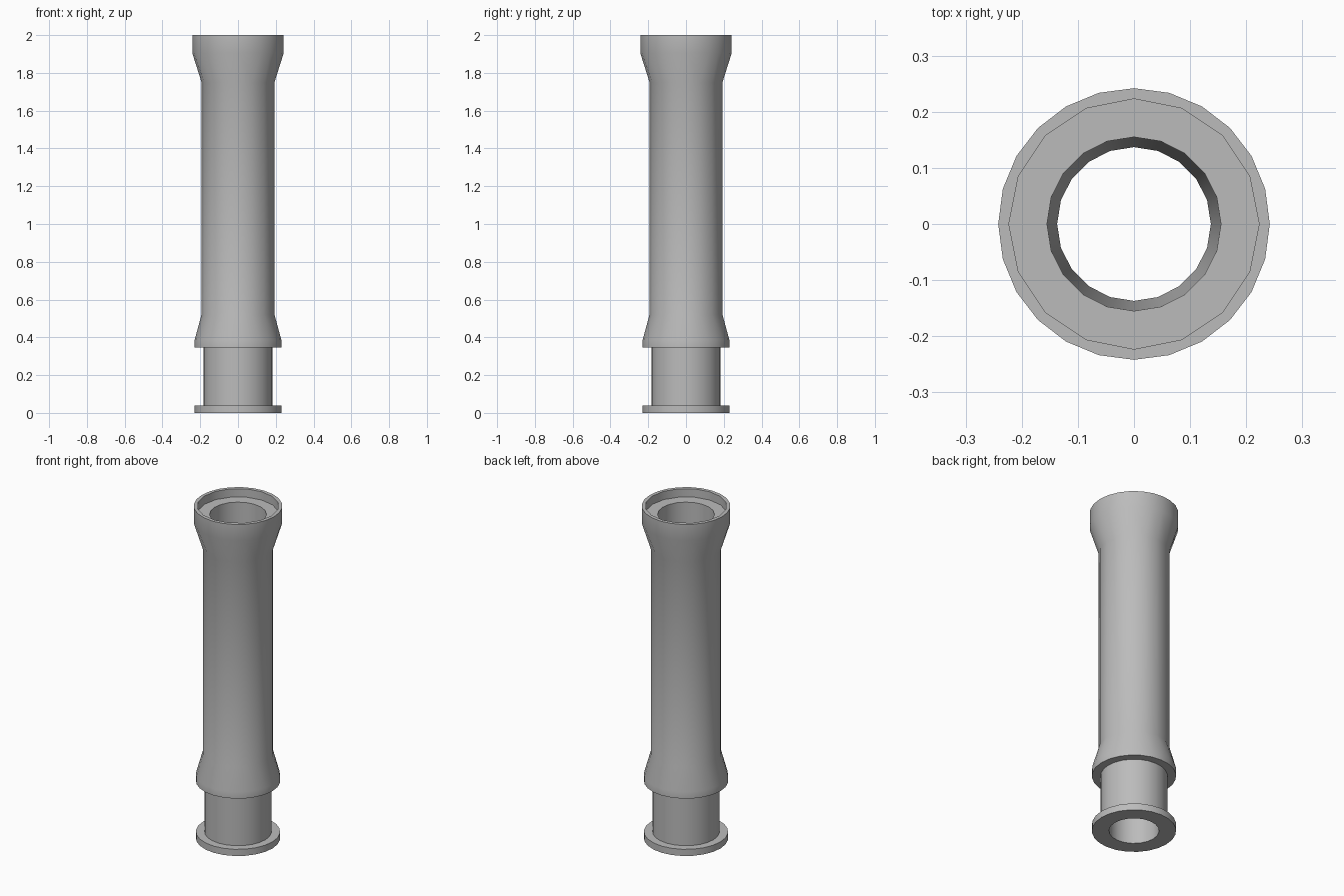
import bpy
import bmesh
from math import sin, cos, tau, radians

cube = bpy.data.objects.get("Cube")
if cube:
    bpy.data.objects.remove(cube)

grey = bpy.data.materials.new("plain grey")
grey.use_nodes = True
GREY = (0.5, 0.5, 0.5, 1)
grey.diffuse_color = GREY
grey.node_tree.nodes["Principled BSDF"].inputs["Base Color"].default_value = GREY


def ring(bm, sides, radius, z):
    return [bm.verts.new((radius * sin(tau * i / sides), radius * cos(tau * i / sides), z))
            for i in range(sides)]


def bridge(bm, a, b):
    """Join two rings, with triangles where their side counts differ."""
    i = j = 0
    n, m = len(a), len(b)
    while i < n or j < m:
        step = (i + 1) * m - (j + 1) * n
        corners = [a[i % n], b[j % m]]
        if step >= 0:
            j += 1
            corners.append(b[j % m])
        if step <= 0:
            i += 1
            corners.append(a[i % n])
        bm.faces.new(corners)


# Closed cross-section: sides, radius, height
sections = [
    (24, 0.23, 0.0), (24, 0.23, 0.04),        # foot flange
    (24, 0.183, 0.04), (24, 0.183, 0.345),    # neck
    (24, 0.23, 0.345), (24, 0.23, 0.385),     # lower collar
    (16, 0.193, 0.52), (16, 0.193, 1.75),     # main barrel
    (24, 0.242, 1.905), (24, 0.242, 2.0),     # flared mouth
    (16, 0.223, 2.0), (16, 0.223, 1.95),      # mouth recess
    (20, 0.155, 1.95), (20, 0.137, 0.0),      # tapered bore
]

bm = bmesh.new()
rings = [ring(bm, *s) for s in sections]
for k, r in enumerate(rings):
    bridge(bm, r, rings[(k + 1) % len(rings)])
bmesh.ops.recalc_face_normals(bm, faces=bm.faces)

mesh = bpy.data.meshes.new("hollow_barrel")
bm.to_mesh(mesh)
bm.free()
mesh.materials.append(grey)
barrel = bpy.data.objects.new("hollow_barrel", mesh)
bpy.context.collection.objects.link(barrel)

bpy.context.view_layer.objects.active = barrel
barrel.select_set(True)
bpy.ops.object.shade_smooth_by_angle(angle=radians(30))
